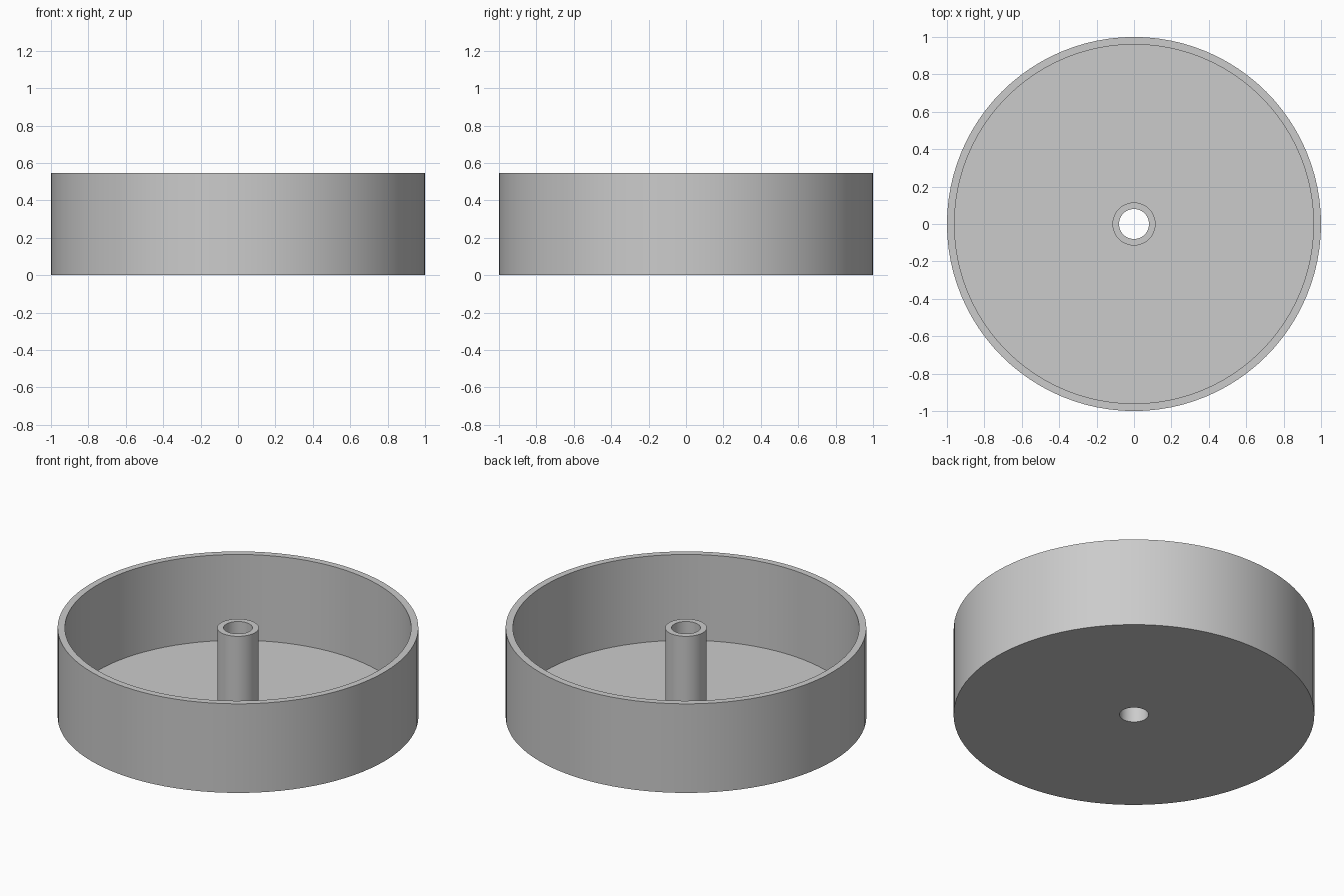
import bpy
import bmesh
from math import radians, tau
from mathutils import Matrix, Vector

cube = bpy.data.objects.get("Cube")
if cube:
    bpy.data.objects.remove(cube, do_unlink=True)

SEGMENTS = 96
HEIGHT = 0.545
FLOOR = 0.02
OUTER, INNER = 1.0, 0.96
HUB, BORE = 0.115, 0.08

grey = bpy.data.materials.new("plain grey")
grey.use_nodes = True
colour = (0.6, 0.6, 0.6, 1)
grey.diffuse_color = colour
grey.node_tree.nodes["Principled BSDF"].inputs["Base Color"].default_value = colour


def lathe(name, profile):
    """Revolve a closed (radius, height) profile around the z axis."""
    bm = bmesh.new()
    rings = []
    for i in range(SEGMENTS):
        turn = Matrix.Rotation(tau * i / SEGMENTS, 3, "Z")
        rings.append([bm.verts.new(turn @ Vector((r, 0, z))) for r, z in profile])
    n = len(profile)
    for i, ring in enumerate(rings):
        after = rings[(i + 1) % SEGMENTS]
        for j in range(n):
            k = (j + 1) % n
            bm.faces.new((ring[j], after[j], after[k], ring[k]))
    bmesh.ops.recalc_face_normals(bm, faces=bm.faces)
    mesh = bpy.data.meshes.new(name)
    bm.to_mesh(mesh)
    bm.free()
    mesh.materials.append(grey)
    obj = bpy.data.objects.new(name, mesh)
    bpy.context.collection.objects.link(obj)
    bpy.ops.object.select_all(action="DESELECT")
    obj.select_set(True)
    bpy.context.view_layer.objects.active = obj
    bpy.ops.object.shade_smooth_by_angle(angle=radians(30))
    return obj


# Round tray: outer wall, rim, thin floor, central tube and through bore in one shell
lathe("round_tray_with_hub", [
    (BORE, 0), (OUTER, 0), (OUTER, HEIGHT), (INNER, HEIGHT),
    (INNER, FLOOR), (HUB, FLOOR), (HUB, HEIGHT), (BORE, HEIGHT),
])
